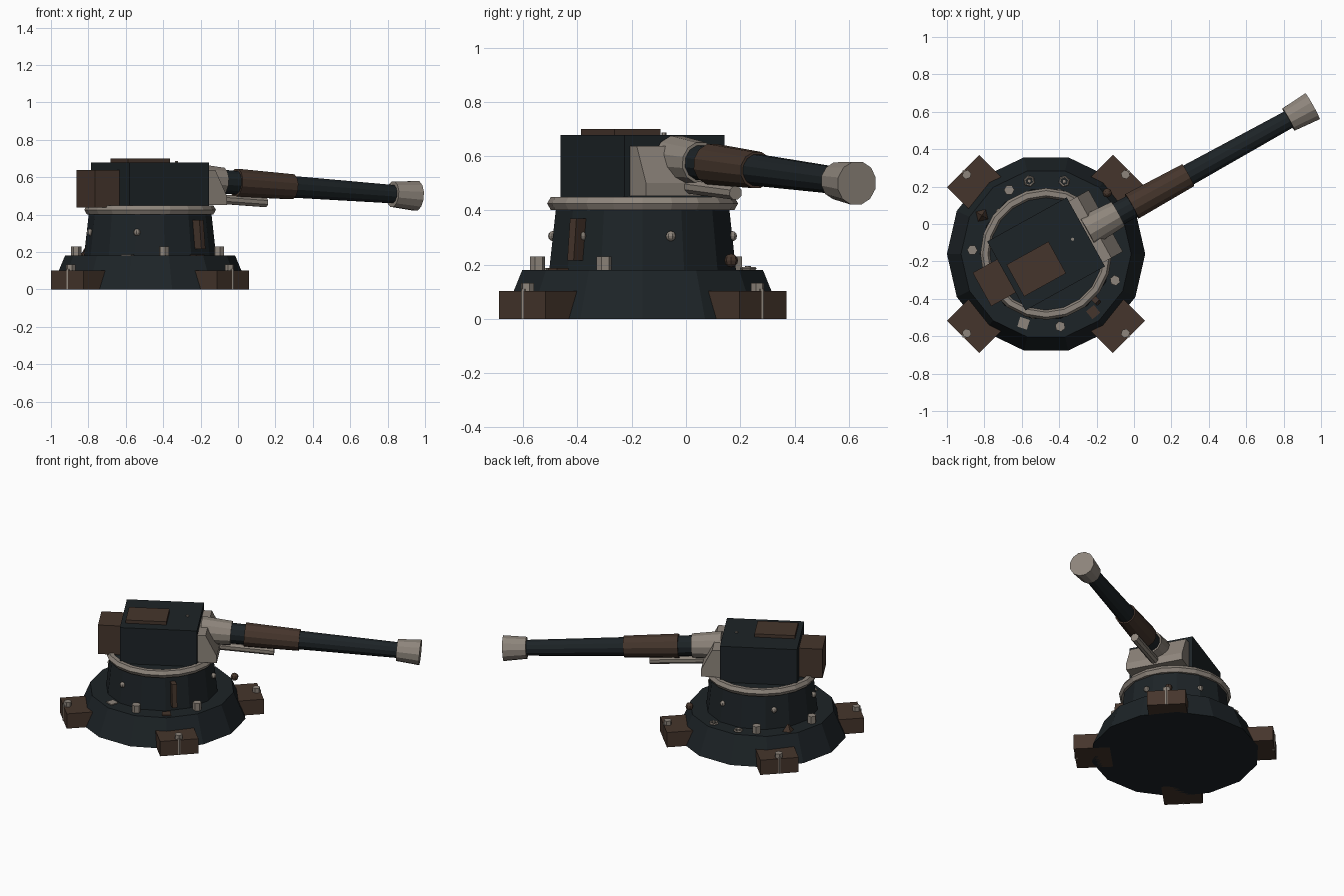
import bpy
from math import radians, pi, cos, sin, atan
from mathutils import Matrix, Vector

if "Cube" in bpy.data.objects:
    bpy.data.objects.remove(bpy.data.objects["Cube"])


def material(name, rgb):
    m = bpy.data.materials.new(name)
    m.diffuse_color = (*rgb, 1)
    m.use_nodes = True
    m.node_tree.nodes["Principled BSDF"].inputs["Base Color"].default_value = m.diffuse_color
    return m


DARK = material("dark_steel", (0.012, 0.017, 0.020))
BROWN = material("brown_plate", (0.060, 0.036, 0.025))
GREY = material("pale_metal", (0.27, 0.235, 0.20))

# Frames: base axis, and the turret turned 29 degrees about it
BASE = Matrix.Translation((-0.47, -0.16, 0))
TURRET = BASE @ Matrix.Rotation(radians(29), 4, 'Z')
# Gun frame: local z runs along the slightly lowered barrel, local x points down
GUN = (TURRET @ Matrix.Translation((0, 0, 0.604))
       @ Matrix.Rotation(pi / 2 + atan(0.064), 4, 'Y'))


def around(angle, r, z=0):
    """Frame at a polar position on the base, local x pointing outwards."""
    return BASE @ Matrix.Rotation(radians(angle), 4, 'Z') @ Matrix.Translation((r, 0, z))


def add(name, verts, faces, frame, mat):
    me = bpy.data.meshes.new(name)
    me.from_pydata(verts, [], faces)
    me.materials.append(mat)
    ob = bpy.data.objects.new(name, me)
    bpy.context.collection.objects.link(ob)
    ob.matrix_world = frame
    return ob


def cone(name, r1, r2, z1, z2, n, frame, mat, phase=0.0):
    """n-sided frustum along local z."""
    verts = []
    for r, z in ((r1, z1), (r2, z2)):
        verts += [(r * cos(2 * pi * (i + phase) / n), r * sin(2 * pi * (i + phase) / n), z)
                  for i in range(n)]
    faces = [(i, (i + 1) % n, n + (i + 1) % n, n + i) for i in range(n)]
    faces += [tuple(reversed(range(n))), tuple(range(n, 2 * n))]
    return add(name, verts, faces, frame, mat)


def prism(name, profile, half_width, frame, mat):
    """Extrude a counter-clockwise xz profile across local y."""
    n = len(profile)
    verts = [(x, s * half_width, z) for s in (-1, 1) for x, z in profile]
    faces = [(n + i, n + (i + 1) % n, (i + 1) % n, i) for i in range(n)]
    faces += [tuple(range(n)), tuple(reversed(range(n, 2 * n)))]
    return add(name, verts, faces, frame, mat)


def box(name, x1, x2, half_width, z1, z2, frame, mat):
    return prism(name, [(x1, z1), (x2, z1), (x2, z2), (x1, z2)], half_width, frame, mat)


def torus(name, R, r, n, m, frame, mat):
    bpy.ops.mesh.primitive_torus_add(major_radius=R, minor_radius=r,
                                     major_segments=n, minor_segments=m)
    ob = bpy.context.object
    ob.name = name
    ob.matrix_world = frame
    ob.data.materials.append(mat)


def ball(name, r, frame, mat):
    bpy.ops.mesh.primitive_uv_sphere_add(radius=r, segments=8, ring_count=6)
    ob = bpy.context.object
    ob.name = name
    ob.matrix_world = frame
    ob.data.materials.append(mat)


# Base and drum
cone("base", 0.53, 0.455, 0, 0.18, 14, BASE, DARK)
cone("drum", 0.353, 0.325, 0.18, 0.43, 14, BASE, DARK)
torus("turret_ring", 0.325, 0.027, 20, 6,
      BASE @ Matrix.Translation((0, 0, 0.425)), GREY)

# Four feet with anchor bolts
for i in range(4):
    f = around(45 + 90 * i, 0)
    box(f"foot_{i}", 0.40, 0.627, 0.122, 0, 0.102, f, BROWN)
    f = around(45 + 90 * i, 0.6)
    cone(f"anchor_head_{i}", 0.025, 0.025, 0.10, 0.132, 6, f, GREY)
    f = around(45 + 90 * i, 0.62)
    cone(f"anchor_shaft_{i}", 0.011, 0.011, 0, 0.11, 6, f, GREY)

# Deck bolts, ring nuts and loose fittings
for i, a in enumerate((120, 177, -79, -21)):
    cone(f"deck_bolt_{i}", 0.028, 0.028, 0.18, 0.23, 6, around(a, 0.395), GREY)
for i, a in enumerate((76, 103)):
    torus(f"ring_nut_{i}", 0.024, 0.007, 6, 5, around(a, 0.40, 0.185), GREY)
    cone(f"nut_stud_{i}", 0.011, 0.011, 0.18, 0.195, 6, around(a, 0.40), GREY)
box("deck_plate", -0.027, 0.027, 0.027, 0.175, 0.187, around(-108, 0.39), GREY)
box("deck_patch", -0.027, 0.027, 0.027, 0.175, 0.187, around(-51, 0.40), BROWN)
cone("deck_spike", 0.038, 0.004, 0.18, 0.225, 4, around(149, 0.40), BROWN)
ball("deck_knob", 0.025, around(45, 0.462, 0.215), BROWN)

# Drum rivets and rib
for i in range(6):
    ball(f"drum_rivet_{i}", 0.019, around(18 + 60 * i, 0.337, 0.305), GREY)
prism("drum_rib", [(0.31, 0.215), (0.39, 0.215), (0.375, 0.37), (0.30, 0.37)],
      0.016, around(-43, 0), BROWN)

# Turret body
box("turret_body", -0.243, 0.243, 0.211, 0.42, 0.678, TURRET, DARK)
box("hatch", -0.213, 0.043, 0.097, 0.67, 0.70,
    TURRET @ Matrix.Translation((0, -0.045, 0)), BROWN)
box("rear_stowage", -0.392, -0.235, 0.102, 0.438, 0.638, TURRET, BROWN)
cone("roof_stud", 0.009, 0.009, 0.67, 0.686, 6,
     TURRET @ Matrix.Translation((0.162, 0.0, 0)), GREY)
prism("mantlet", [(0.235, 0.452), (0.365, 0.452), (0.365, 0.50), (0.295, 0.637), (0.235, 0.637)],
      0.188, TURRET, GREY)

# Gun
cone("gun_collar", 0.09, 0.077, 0.25, 0.44, 12, GUN, GREY, 0.5)
cone("barrel", 0.066, 0.05, 0.42, 1.52, 12, GUN, DARK, 0.5)
cone("barrel_sleeve", 0.077, 0.069, 0.525, 0.87, 12, GUN, BROWN, 0.5)
cone("muzzle", 0.07, 0.082, 1.485, 1.632, 12, GUN, GREY, 0.5)
cone("recoil_cylinder", 0.027, 0.027, 0.28, 0.715, 8,
     GUN @ Matrix.Translation((0.094, 0, 0)), GREY, 0.5)
